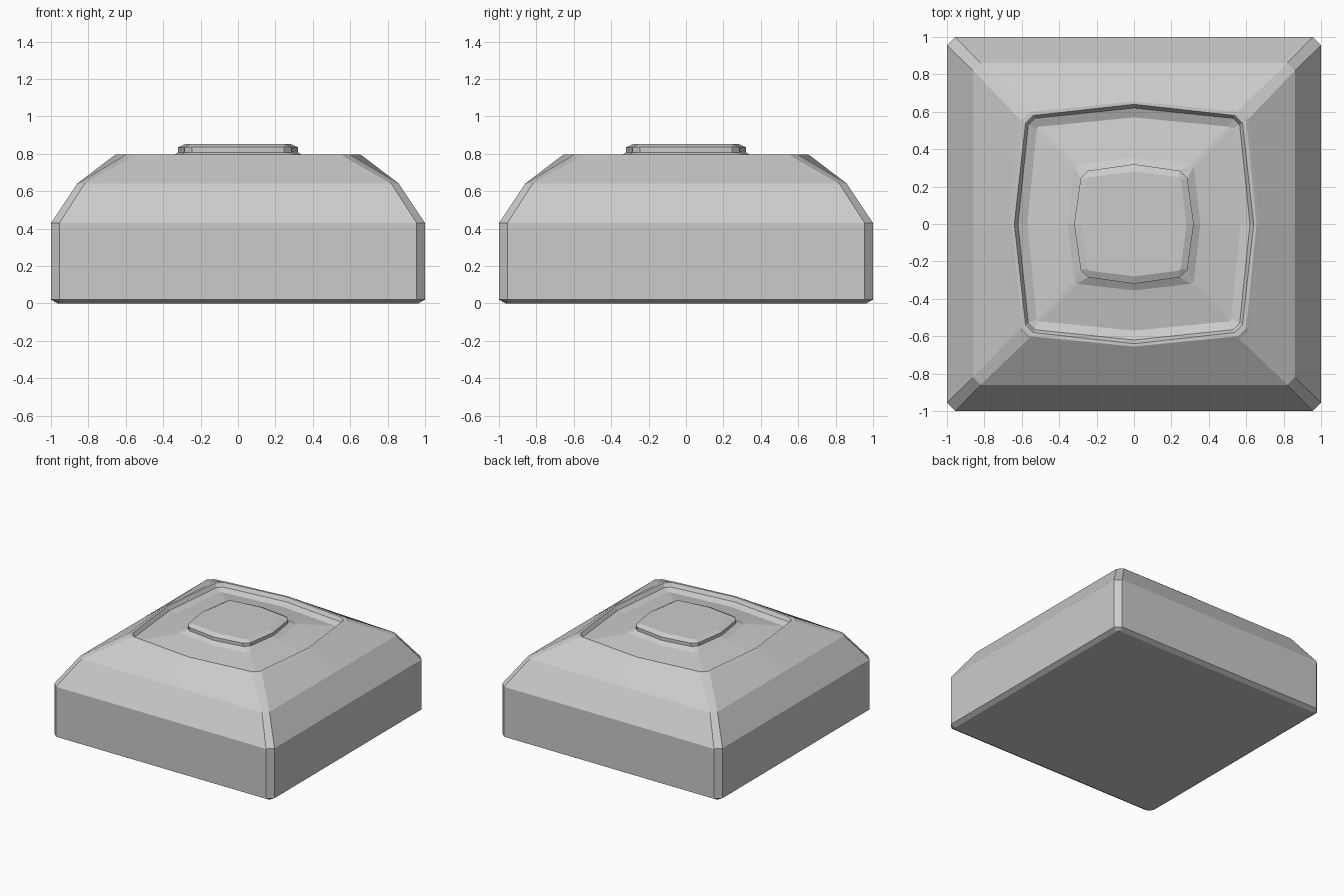
import bpy, bmesh

if "Cube" in bpy.data.objects:
    bpy.data.objects.remove(bpy.data.objects["Cube"])


def ring_points(z, d, a, m):
    """Chamfered square: side distance d, half edge a, bowed-out middle m."""
    side = [(d, -a), (m, 0), (d, a)]
    pts = []
    for _ in range(4):
        pts += [(x, y, z) for x, y in side]
        side = [(-y, x) for x, y in side]
    return pts


def loft(name, rings):
    """Skin a stack of rings and cap both ends."""
    bm = bmesh.new()
    loops = [[bm.verts.new(p) for p in ring_points(*r)] for r in rings]
    n = len(loops[0])
    for lo, hi in zip(loops, loops[1:]):
        for i in range(n):
            j = (i + 1) % n
            bm.faces.new((lo[i], lo[j], hi[j], hi[i]))
    bm.faces.new(loops[0][::-1])
    bm.faces.new(loops[-1])
    bmesh.ops.recalc_face_normals(bm, faces=bm.faces)
    mesh = bpy.data.meshes.new(name)
    bm.to_mesh(mesh)
    bm.free()
    obj = bpy.data.objects.new(name, mesh)
    bpy.context.collection.objects.link(obj)
    return obj


# Each ring: height, side distance, half edge length, middle distance
loft("button_housing", [
    # base and sloped shoulders
    (0.00, 0.965, 0.95, 0.965),
    (0.02, 1.00, 0.955, 1.00),
    (0.43, 1.00, 0.955, 1.00),
    (0.64, 0.86, 0.82, 0.86),
    # raised rim
    (0.785, 0.615, 0.565, 0.67),
    (0.795, 0.60, 0.555, 0.655),
    (0.795, 0.58, 0.54, 0.64),
    # recess wall and dished floor
    (0.765, 0.565, 0.53, 0.62),
    (0.745, 0.52, 0.51, 0.57),
    (0.785, 0.32, 0.305, 0.355),
    # raised central button
    (0.808, 0.285, 0.245, 0.32),
    (0.835, 0.285, 0.245, 0.32),
    (0.853, 0.25, 0.24, 0.28),
])
